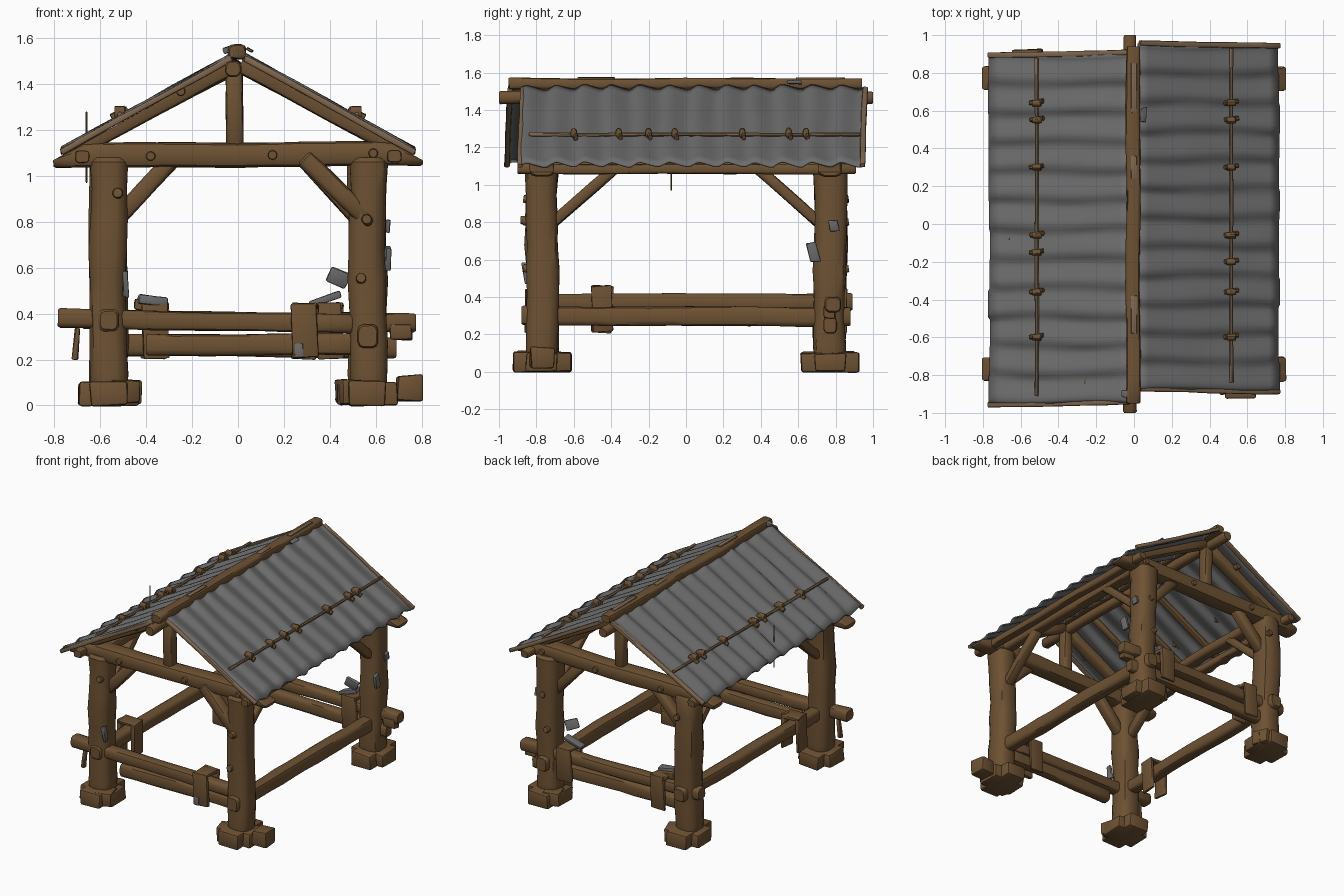
import bpy, bmesh, math, random
from mathutils import Vector, Euler

if "Cube" in bpy.data.objects:
    bpy.data.objects.remove(bpy.data.objects["Cube"])

random.seed(4)


def material(name, rgb):
    m = bpy.data.materials.new(name)
    m.diffuse_color = (*rgb, 1)
    m.use_nodes = True
    m.node_tree.nodes["Principled BSDF"].inputs["Base Color"].default_value = m.diffuse_color
    return m


WOOD = material("brown wood", (0.155, 0.084, 0.033))
WORN = material("worn wood", (0.21, 0.135, 0.075))
METAL = material("grey sheet metal", (0.15, 0.15, 0.15))


def roof_z(x):
    return 1.535 - 0.555 * abs(x)


def finish(bm, name, mat):
    bmesh.ops.recalc_face_normals(bm, faces=bm.faces)
    me = bpy.data.meshes.new(name)
    bm.to_mesh(me)
    bm.free()
    me.materials.append(mat)
    ob = bpy.data.objects.new(name, me)
    bpy.context.collection.objects.link(ob)
    return ob


def log(name, p0, p1, w, h=None, mat=WOOD, rough=0.05, sides=12, square=0.55, under_roof=False):
    """Hewn log of width w and height h, with a rounded-square section and uneven rings."""
    h = h or w
    p0, p1 = Vector(p0), Vector(p1)
    d = p1 - p0
    length = d.length
    d.normalize()
    side = Vector((1, 0, 0)) if abs(d.z) > 0.99 else d.cross(Vector((0, 0, 1))).normalized()
    up = side.cross(d)
    n = max(2, int(length / 0.13))
    cap = min(0.12 * min(w, h), 0.2 * length)
    stops = [0, cap] + [length * i / n for i in range(1, n)] + [length - cap, length]
    bm = bmesh.new()
    rings = []
    phase = random.random() * 6
    for i, s in enumerate(stops):
        k = 0.86 if i in (0, len(stops) - 1) else 1
        k *= 1 + random.uniform(-rough, rough)
        off = (side * math.sin(s * 7 + phase) + up * math.cos(s * 6 + phase)) * rough * min(w, h) * 0.6
        ring = []
        for j in range(sides):
            a = 2 * math.pi * (j + 0.5) / sides
            c, sn = math.cos(a), math.sin(a)
            c, sn = (math.copysign(abs(v) ** square, v) for v in (c, sn))
            r = k * (1 + random.uniform(-rough, rough) * 0.6)
            co = p0 + d * s + off + side * c * w / 2 * r + up * sn * h / 2 * r
            if under_roof:  # hewn flat where it meets the sheets
                co.z = min(co.z, roof_z(co.x) - 0.02)
            ring.append(bm.verts.new(co))
        rings.append(ring)
    for a, b in zip(rings, rings[1:]):
        for j in range(sides):
            bm.faces.new((a[j], a[j - 1], b[j - 1], b[j]))
    bm.faces.new(rings[0])
    bm.faces.new(rings[-1])
    return finish(bm, name, mat)


def block(name, loc, size, rot=(0, 0, 0), mat=WOOD, bevel=0.012, jitter=0.006):
    """Rough box with softened edges."""
    bm = bmesh.new()
    bmesh.ops.create_cube(bm, size=1)
    e = Euler(rot)
    for v in bm.verts:
        v.co = Vector(a * b + random.uniform(-jitter, jitter) for a, b in zip(v.co, size))
        v.co.rotate(e)
        v.co += Vector(loc)
    bmesh.ops.bevel(bm, geom=bm.edges[:], offset=min(bevel, min(size) * 0.25), segments=2,
                    affect='EDGES', profile=0.5)
    return finish(bm, name, mat)


# Corner posts on cross-shaped footings
PX, PY = 0.565, 0.77
for sx in (-1, 1):
    for sy in (-1, 1):
        x, y = sx * PX, sy * PY
        log("corner_post", (x, y, 0.01), (x, y, 1.08), 0.165, 0.175, rough=0.05, square=0.7)
        block("foot_block", (x, y, 0.05), (0.26, 0.17, 0.1))
        block("foot_block", (x, y, 0.052), (0.16, 0.31, 0.104))
        block("foot_chock", (x - sx * 0.07, y + sy * 0.06, 0.06), (0.12, 0.13, 0.1), (0, 0, 0.3))
        # Diagonal braces along both directions
        if sx > 0 and sy < 0:
            log("gable_brace", (0.29, -0.8, 1.08), (0.57, -0.82, 0.81), 0.085, 0.08)
        else:
            log("gable_brace", (sx * 0.28, y, 1.08), (sx * 0.54, y, 0.8), 0.08, 0.075)
        log("side_brace", (x, sy * 0.38, 1.09), (x, sy * 0.72, 0.79), 0.075, 0.06)
        # Knots on the posts
        for z, o in ((0.8, 0.0), (0.55, -0.03)) if sx > 0 else ((0.92, 0.04),):
            log("post_knot", (x + o, y + sy * 0.07, z), (x + o, y + sy * 0.1, z + 0.005), 0.045, square=1)
log("brace_peg", (0.56, -0.83, 0.81), (0.56, -0.885, 0.81), 0.045, square=1)
block("loose_foot_block", (0.745, -0.77, 0.075), (0.11, 0.13, 0.115), (0, 0, 0.1))

# Gable trusses: tie beam, king post, rafters and pegs
for sy in (-1, 1):
    y = sy * PY
    log("tie_beam", (-0.805, y, 1.088), (0.805, y, 1.098), 0.13, 0.11, rough=0.035, under_roof=True)
    log("king_post", (-0.015, y, 1.12), (-0.015, y, 1.47), 0.075, 0.08)
    for sx in (-1, 1):
        log("gable_rafter", (sx * 0.76, y, 1.09), (sx * 0.01, y, 1.487), 0.09, 0.08, under_roof=True)
    for px, pz in ((-0.38, 1.085), (0.15, 1.09), (0.59, 1.1), (-0.25, 1.37)):
        log("truss_peg", (px, y + sy * 0.04, pz), (px, y + sy * 0.078, pz), 0.042, square=1, sides=10)

# Ridge beam, ridge cap log, eave beams and inner rafters
log("ridge_beam", (-0.02, -1.0, 1.468), (-0.02, 1.0, 1.468), 0.07, 0.07, square=0.8)
log("ridge_cap", (-0.005, -0.95, 1.54), (-0.005, 0.94, 1.54), 0.075, 0.06, rough=0.07)
for y, ln in ((-0.48, 0.2), (0.3, 0.12), (0.72, 0.26)):
    block("ridge_worn_patch", (0.0, y, 1.57), (0.03, ln, 0.008), mat=WORN, bevel=0.002, jitter=0.002)
for sx in (-1, 1):
    log("eave_beam", (sx * 0.68, -0.9, 1.085), (sx * 0.68, 0.91, 1.085), 0.065, 0.055, under_roof=True)
    log("wall_plate", (sx * PX, -0.8, 1.1), (sx * PX, 0.8, 1.1), 0.085, 0.07)
for y in (-0.5, -0.2, 0.1):
    log("inner_rafter", (-0.7, y, roof_z(0.7) - 0.045), (-0.02, y, roof_z(0.02) - 0.045),
        0.045, 0.04, under_roof=True)


# Corrugated roof sheets, slightly offset from each other along y
def roof_sheet(name, sx, y0, y1):
    waves, rows = 12, 14
    cols = waves * 8
    wave_off = [random.uniform(-1, 1) for _ in range(waves + 1)]
    bm = bmesh.new()
    grid = []
    for i in range(cols + 1):
        t = i / cols
        w = wave_off[int(t * waves)]
        line = []
        for j in range(rows + 1):
            v = j / rows
            x = 0.02 + (0.745 + 0.006 * w) * v
            a = t * waves * 2 * math.pi
            lift = 0.012 * math.sin(a + 0.4 * math.sin(a)) + 0.003 * w * v
            dent = 0.004 * math.sin(v * 9 + w * 5) * math.sin(t * 23 + v * 4)
            y = y0 + (y1 - y0) * t + 0.006 * math.sin(v * 6 + t * 15)
            line.append(bm.verts.new((sx * x, y, roof_z(x) + lift + dent)))
        grid.append(line)
    for a, b in zip(grid, grid[1:]):
        for j in range(rows):
            bm.faces.new((a[j], a[j + 1], b[j + 1], b[j]))
    ob = finish(bm, name, METAL)
    mod = ob.modifiers.new("thickness", 'SOLIDIFY')
    mod.thickness = 0.01
    mod.offset = 0


ENDS = {-1: (-0.95, 0.9), 1: (-0.88, 0.95)}
for sx, (y0, y1) in ENDS.items():
    roof_sheet("left_roof_sheet" if sx < 0 else "right_roof_sheet", sx, y0, y1)
    # Verge poles along the sheet ends
    for y in (y0, y1):
        log("verge_pole", (sx * 0.77, y - 0.008, roof_z(0.77) - 0.004), (sx * 0.03, y + 0.008, roof_z(0.03) - 0.006),
            0.03, 0.028, WORN, rough=0.09)
    # Thin holding pole with lashings
    px = sx * 0.515
    pz = roof_z(px) + 0.02
    log("roof_holding_pole", (px, y0 + 0.04, pz), (px, y1 - 0.02, pz), 0.022, mat=WORN, sides=8, square=1)
    for y in (0.64, 0.55, 0.3, -0.06, -0.15 - 0.05 * (sx > 0), -0.36, -0.6):
        log("pole_lashing", (px - 0.035, y, pz + sx * 0.018), (px + 0.035, y + 0.01, pz - sx * 0.018),
            0.026, 0.035, rough=0.1, sides=8, square=0.9)
        log("lashing_knot", (px - 0.024, y, pz + 0.008), (px + 0.024, y, pz + 0.008), 0.035, 0.055, square=0.9)
block("ridge_scrap", (0.05, 0.58, 1.55), (0.03, 0.07, 0.012), (0, 0.4, 0), METAL)
block("ridge_scrap", (-0.045, -0.9, 1.55), (0.035, 0.04, 0.025), (0, -0.4, 0), METAL)

# Low rails on all four sides
log("front_upper_rail", (-0.785, -0.785, 0.38), (0.5, -0.785, 0.355), 0.09, 0.085, rough=0.04)
log("front_lower_rail", (-0.4, -0.77, 0.265), (0.54, -0.77, 0.265), 0.075, 0.095)
log("back_upper_rail", (-0.68, 0.785, 0.375), (0.775, 0.785, 0.36), 0.09, 0.085, rough=0.04)
log("back_lower_rail", (-0.56, 0.77, 0.265), (0.69, 0.77, 0.25), 0.075, 0.095)
log("right_rail", (PX, -0.88, 0.3), (PX, 0.88, 0.295), 0.09, 0.105, rough=0.035)
log("left_rail", (-PX, -0.86, 0.372), (-PX, 0.89, 0.372), 0.09, 0.095, rough=0.035)


# Plank clamps wrapped round the rails: two faces and a top cap
def clamp(name, c, across, height, along_x):
    x, y, z = c
    for s in (-1, 1):
        o = s * 0.06
        if along_x:
            block(name + "_plank", (x, y + o, z), (across, 0.025, height), (0, 0.05 * s, 0))
        else:
            block(name + "_plank", (x + o, y, z), (0.025, across, height), (0.05 * s, 0, 0))
    size = (across, 0.135, 0.025) if along_x else (0.135, across, 0.025)
    block(name + "_cap", (x, y, z + height / 2 - 0.01), size)


clamp("front_clamp", (0.29, -0.785, 0.325), 0.11, 0.24, True)
clamp("back_clamp", (0.4, 0.785, 0.325), 0.11, 0.24, True)
clamp("back_clamp", (-0.36, 0.785, 0.325), 0.11, 0.24, True)
clamp("left_clamp", (-PX, -0.45, 0.335), 0.11, 0.25, False)
block("front_clamp_patch", (0.265, -0.859, 0.24), (0.035, 0.006, 0.06), mat=METAL, bevel=0.001, jitter=0.002)

# Scrap metal and splinters fixed to the frame
for loc, size, rot in (
        ((0.44, 0.7, 0.56), (0.09, 0.03, 0.07), (0.2, 0.4, 0.2)),
        ((0.655, 0.68, 0.64), (0.025, 0.05, 0.11), (0.2, 0, 0.2)),
        ((0.655, 0.79, 0.78), (0.02, 0.05, 0.06), (0.1, 0.1, 0)),
        ((-0.49, -0.85, 0.53), (0.025, 0.04, 0.11), (0.2, 0, 0)),
        ((-0.37, 0.74, 0.455), (0.13, 0.06, 0.04), (0, 0.15, 0.1)),
        ((0.38, 0.76, 0.465), (0.14, 0.06, 0.03), (0, -0.35, 0.1))):
    block("metal_scrap", loc, size, rot, METAL)
block("rail_wedge", (-0.38, 0.76, 0.435), (0.15, 0.07, 0.05), (0, 0.1, 0))
block("hanging_splinter", (-0.705, -0.78, 0.27), (0.025, 0.03, 0.14), (0, 0.1, 0))
block("rail_end_wedge", (0.71, 0.77, 0.32), (0.1, 0.06, 0.07))
log("thin_spike", (-0.66, -0.08, 0.97), (-0.66, -0.08, 1.28), 0.008, sides=6, square=1)

# Smooth shading that keeps hard edges
bpy.ops.object.select_all(action='SELECT')
bpy.context.view_layer.objects.active = bpy.context.selected_objects[0]
bpy.ops.object.shade_smooth_by_angle(angle=math.radians(40))
